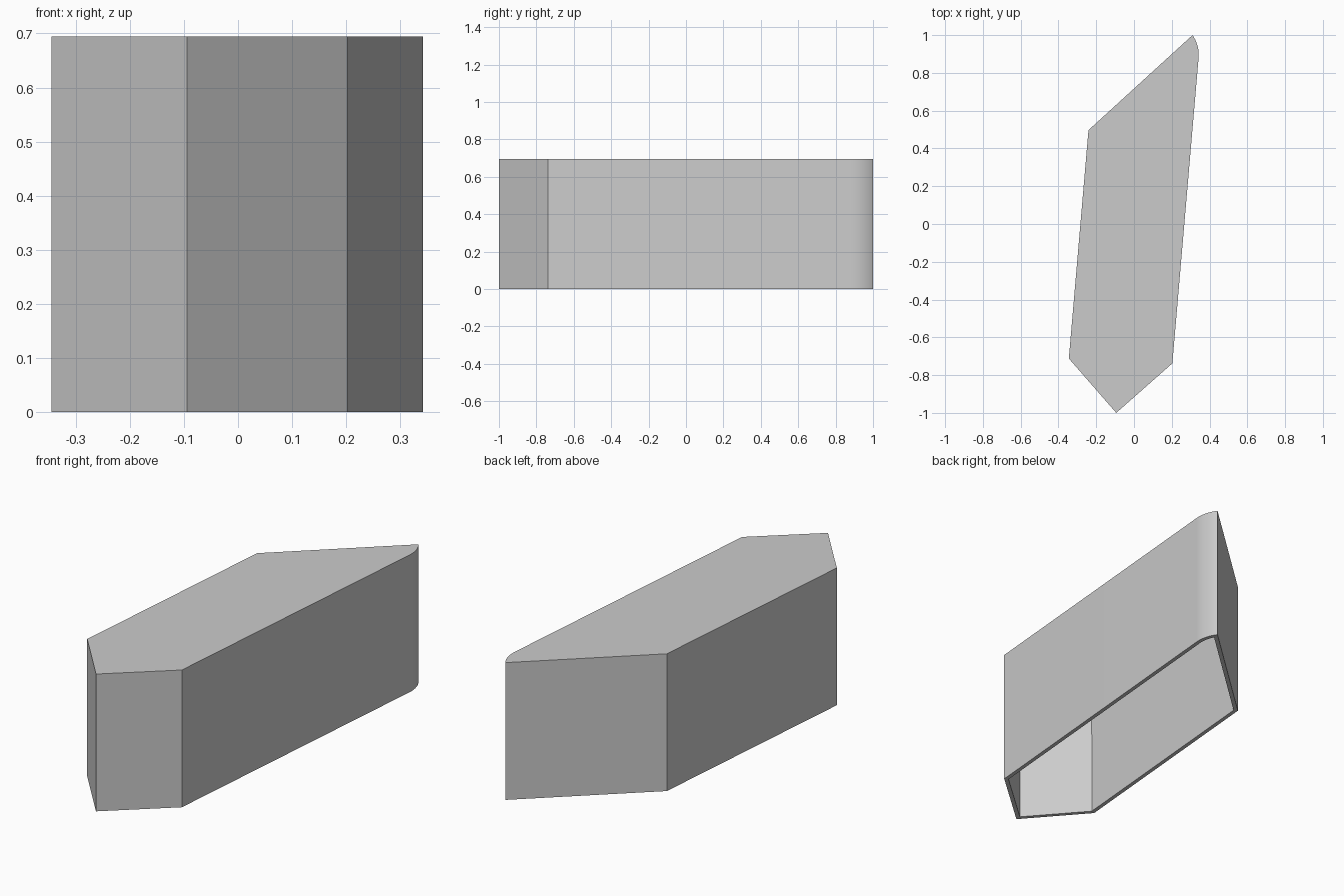
import bpy, bmesh, math
from mathutils import Vector

HEIGHT = 0.694
WALL = 0.02

cube = bpy.data.objects.get("Cube")
if cube:
    bpy.data.objects.remove(cube, do_unlink=True)

# Plain grey material
grey = bpy.data.materials.new("light_grey")
grey.use_nodes = True
colour = (0.6, 0.6, 0.6, 1)
grey.diffuse_color = colour
grey.node_tree.nodes["Principled BSDF"].inputs["Base Color"].default_value = colour


def tangent_arc(start, end, tangent, steps):
    """Points on the arc leaving start along tangent and reaching end."""
    chord = end - start
    normal = Vector((-tangent.y, tangent.x)).normalized()
    radius = chord.length_squared / (2 * chord.dot(normal))
    centre = start + normal * radius
    a0 = math.atan2(*(start - centre).yx)
    a1 = math.atan2(*(end - centre).yx)
    return [centre + radius * Vector((math.cos(a), math.sin(a)))
            for a in (a0 + (a1 - a0) * i / steps for i in range(steps + 1))]


# Plan outline, counter-clockwise, with one rounded corner by the rear tip
front_right = Vector((0.203, -0.738))
arc_start = Vector((0.342, 0.88))
rear_tip = Vector((0.31, 1.0))
outline = [Vector((-0.345, -0.712)), Vector((-0.094, -1.0)), front_right]
outline += tangent_arc(arc_start, rear_tip, arc_start - front_right, 10)
outline.append(Vector((-0.241, 0.497)))

# Side walls and closed top, open underneath
bm = bmesh.new()
low = [bm.verts.new((p.x, p.y, 0)) for p in outline]
high = [bm.verts.new((p.x, p.y, HEIGHT)) for p in outline]
for i in range(len(outline)):
    j = (i + 1) % len(outline)
    bm.faces.new((low[i], low[j], high[j], high[i]))
bm.faces.new(high)
mesh = bpy.data.meshes.new("hollow_cover")
bm.to_mesh(mesh)
bm.free()
mesh.materials.append(grey)
cover = bpy.data.objects.new("hollow_cover", mesh)
bpy.context.collection.objects.link(cover)

# Wall thickness grows inwards
shell = cover.modifiers.new("wall_thickness", "SOLIDIFY")
shell.thickness = WALL
shell.offset = -1
shell.use_even_offset = True

bpy.ops.object.select_all(action="DESELECT")
cover.select_set(True)
bpy.context.view_layer.objects.active = cover
bpy.ops.object.modifier_apply(modifier=shell.name)
bpy.ops.object.shade_smooth_by_angle(angle=math.radians(30))
